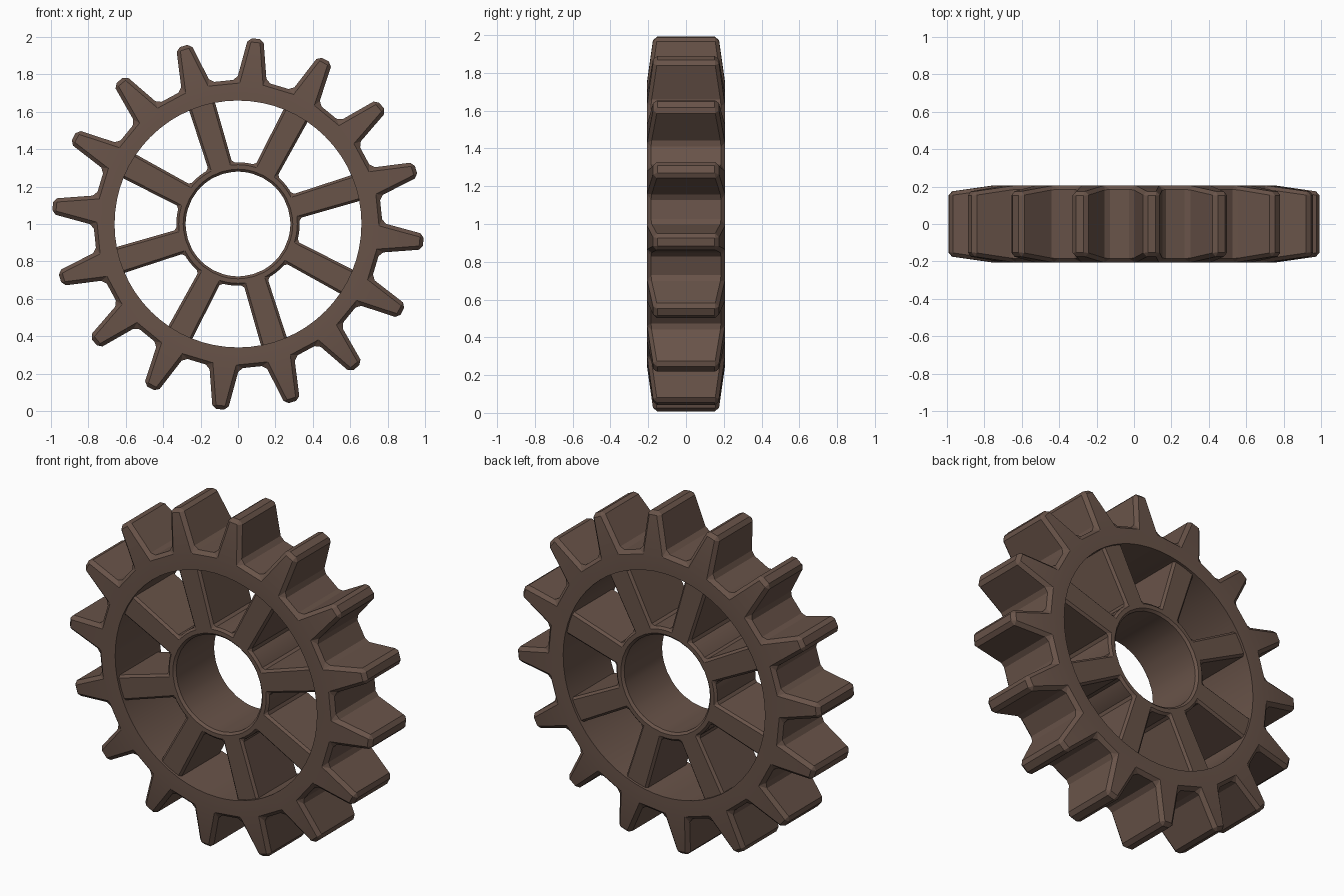
import bpy, bmesh, math

if "Cube" in bpy.data.objects:
    bpy.data.objects.remove(bpy.data.objects["Cube"])

brown = bpy.data.materials.new("dark brown")
brown.diffuse_color = (0.14, 0.087, 0.066, 1)
brown.use_nodes = True
brown.node_tree.nodes["Principled BSDF"].inputs["Base Color"].default_value = brown.diffuse_color

TEETH, SPOKES = 16, 8
START = math.radians(-5.5)


def finish(bm, name, edges, width):
    """Chamfer chosen edges and make the object."""
    bmesh.ops.recalc_face_normals(bm, faces=bm.faces)
    bmesh.ops.bevel(bm, geom=edges(bm), offset=width, offset_type='OFFSET',
                    segments=1, profile=0.5, affect='EDGES', clamp_overlap=True)
    bmesh.ops.recalc_face_normals(bm, faces=bm.faces)
    me = bpy.data.meshes.new(name)
    bm.to_mesh(me)
    bm.free()
    ob = bpy.data.objects.new(name, me)
    bpy.context.collection.objects.link(ob)
    me.materials.append(brown)
    bpy.context.view_layer.objects.active = ob
    ob.select_set(True)
    bpy.ops.object.shade_smooth_by_angle(angle=math.radians(20))
    ob.select_set(False)


def pair(bm, angle, r, side, y):
    """Front and back vertex at radius r along angle, shifted sideways."""
    x = r * math.cos(angle) - side * math.sin(angle)
    z = 1 + r * math.sin(angle) + side * math.cos(angle)
    return bm.verts.new((x, -y, z)), bm.verts.new((x, y, z))


def caps(bm, pts):
    bm.faces.new([p[0] for p in pts])
    bm.faces.new([p[1] for p in reversed(pts)])


def wall(bm, pts):
    for a, b in zip(pts, pts[1:] + pts[:1]):
        bm.faces.new((a[0], b[0], b[1], a[1]))


def radius(v):
    return math.hypot(v.co.x, v.co.z - 1)


# toothed rim
bm = bmesh.new()
Y = 0.205
HALF = math.atan(0.08 / 0.768)
pitch = 2 * math.pi / TEETH
inner, outer = [], []
for i in range(TEETH):
    a = START + i * pitch
    inner += [pair(bm, a + d, 0.66, 0, Y) for d in (-HALF, 0, HALF, pitch / 2)]
    outer += [pair(bm, a, 0.768, -0.08, Y), pair(bm, a, 0.995, -0.041, 0.172),
              pair(bm, a, 0.995, 0.041, 0.172), pair(bm, a, 0.768, 0.08, Y)]
n = len(inner)
for i in range(0, n, 4):
    bl, tl, tr, br = outer[i:i + 4]
    nxt = (i + 4) % n
    caps(bm, [bl, tl, tr, br])
    caps(bm, [inner[i], bl, br, inner[i + 2], inner[i + 1]])
    caps(bm, [inner[i + 2], br, outer[nxt], inner[nxt], inner[i + 3]])
wall(bm, inner)
wall(bm, outer)
finish(bm, "toothed_rim",
       lambda b: [e for e in b.edges if min(map(radius, e.verts)) > 0.7
                  and e.calc_face_angle(0) > 0.3], 0.02)

# hub with spokes
bm = bmesh.new()
Y = 0.19
pitch = 2 * math.pi / SPOKES
half = math.asin(0.066 / 0.33)
gap = pitch - 2 * half
arc = [half + gap * k / 4 for k in (1, 2, 3)]
bore, outline, step = [], [], 6
for i in range(SPOKES):
    a = START + math.radians(22.5) + i * pitch
    bore += [pair(bm, a + d, 0.28, 0, Y) for d in [-half, 0, half] + arc]
    r = 0.33 * math.cos(half)
    outline += [pair(bm, a, r, -0.066, Y), pair(bm, a, 0.69, -0.073, Y),
                pair(bm, a, 0.69, 0.073, Y), pair(bm, a, r, 0.066, Y)]
    outline += [pair(bm, a + d, 0.33, 0, Y) for d in arc]
for i in range(SPOKES):
    o, p = outline, i * 7
    b = i * step
    caps(bm, o[p:p + 4])
    caps(bm, [bore[b], o[p], o[p + 3], bore[b + 2], bore[b + 1]])
    for k in range(4):
        caps(bm, [bore[b + 2 + k], o[p + 3 + k], o[(p + 4 + k) % len(o)],
                  bore[(b + 3 + k) % len(bore)]])
wall(bm, bore)
wall(bm, outline)
finish(bm, "hub_and_spokes",
       lambda b: [e for e in b.edges if min(map(radius, e.verts)) < 0.6
                  and e.calc_face_angle(0) > 0.6], 0.013)
